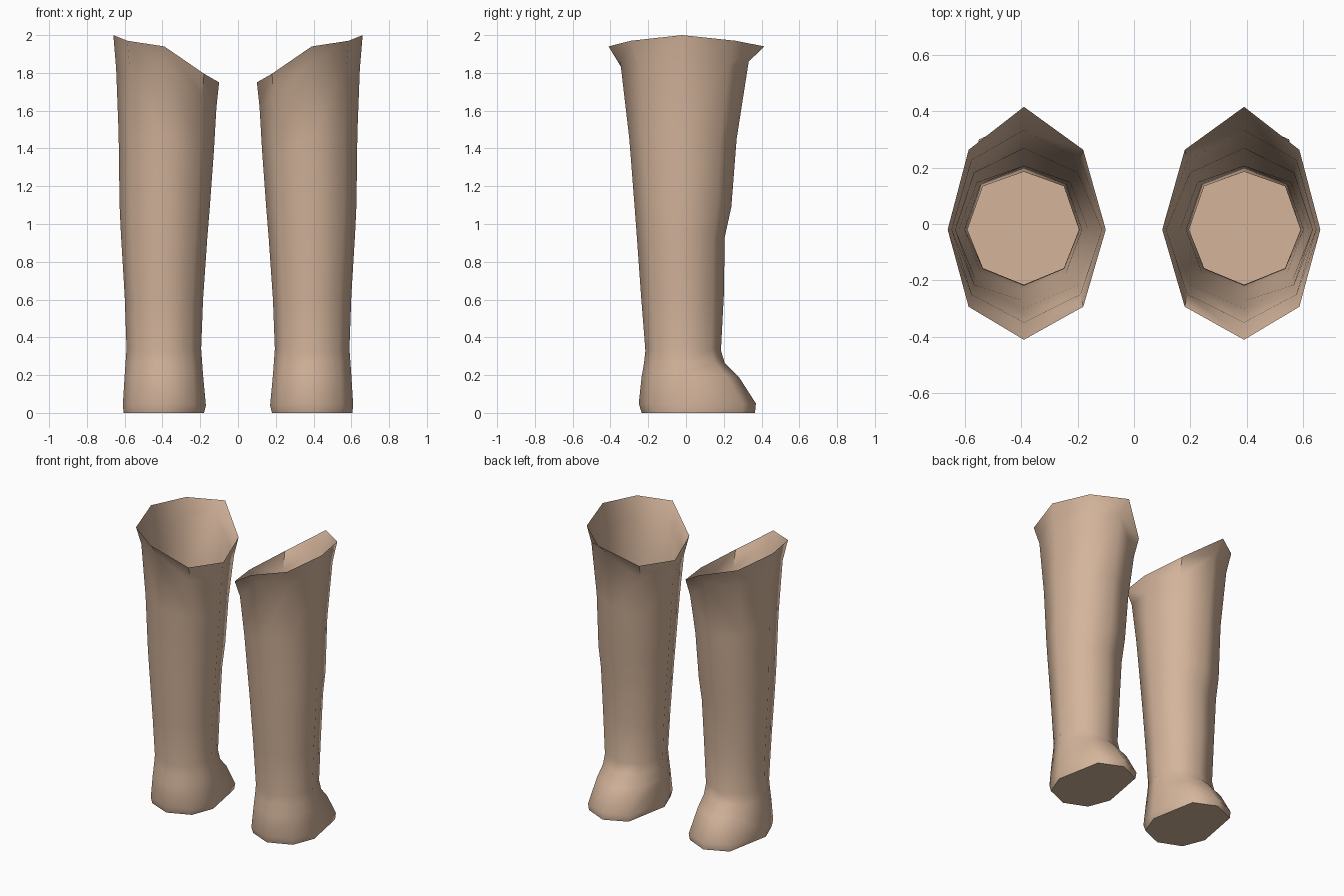
import bpy, bmesh, math

if "Cube" in bpy.data.objects:
    bpy.data.objects.remove(bpy.data.objects["Cube"])

skin = bpy.data.materials.new("tan skin")
skin.diffuse_color = (0.66, 0.46, 0.33, 1)
skin.use_nodes = True
skin.node_tree.nodes["Principled BSDF"].inputs["Base Color"].default_value = skin.diffuse_color

MID_Y = -0.02
# Each eight-sided section, bottom to top:
# inner x, outer x, front y, back y, z inner, z middle, z outer, diagonal y factor at back
SECTIONS = [
    (0.18, 0.605, -0.235, 0.365, 0.00, 0.00, 0.00, 0.82),
    (0.17, 0.61, -0.25, 0.37, 0.04, 0.05, 0.04, 0.82),
    (0.185, 0.60, -0.235, 0.28, 0.20, 0.19, 0.20, 0.78),
    (0.19, 0.595, -0.222, 0.205, 0.27, 0.265, 0.27, 0.76),
    (0.195, 0.59, -0.215, 0.185, 0.34, 0.33, 0.34, 0.75),
    (0.185, 0.60, -0.238, 0.20, 0.60, 0.62, 0.62, 0.74),
    (0.163, 0.62, -0.26, 0.205, 0.92, 0.93, 0.95, 0.74),
    (0.150, 0.627, -0.272, 0.24, 1.08, 1.09, 1.10, 0.72),
    (0.128, 0.632, -0.30, 0.268, 1.38, 1.45, 1.48, 0.70),
    (0.114, 0.645, -0.348, 0.332, 1.62, 1.86, 1.82, 0.70),
    (0.10, 0.66, -0.41, 0.415, 1.75, 1.94, 2.00, 0.65),
]


def section_points(s, side):
    xi, xo, yf, yb, zi, zm, zo, k = s
    cx = 0.39
    pts = []
    for i in range(8):
        a = i * math.pi / 4
        c, n = math.cos(a), math.sin(a)
        diag = i % 2 == 1
        wx = math.copysign(0.725, c) if diag else c
        x = cx + wx * ((xo - cx) if c > 0 else (cx - xi))
        ky = (k if n > 0 else 0.7) if diag else abs(n)
        y = MID_Y + ky * ((yb - MID_Y) if n > 0 else (yf - MID_Y))
        t = abs(wx) if abs(c) > 1e-6 else 0
        # outer diagonals sit about half way, inner ones nearer the low point
        if diag:
            t = 0.5 if c > 0 else 0.76
        z = zm + t * ((zo if c > 0 else zi) - zm)
        pts.append((side * x, y, z))
    return pts


def build_leg(name, side):
    bm = bmesh.new()
    rings = [[bm.verts.new(p) for p in section_points(s, side)] for s in SECTIONS]
    # Flat sole, open top
    bm.faces.new(rings[0])
    for lo, hi in zip(rings, rings[1:]):
        for i in range(8):
            j = (i + 1) % 8
            bm.faces.new((lo[i], hi[i], hi[j], lo[j]))
    for f in bm.faces:
        f.normal_update()
    bmesh.ops.recalc_face_normals(bm, faces=bm.faces[:])
    sole = min(bm.faces, key=lambda f: f.calc_center_median().z)
    if sole.normal.z > 0:
        bmesh.ops.reverse_faces(bm, faces=bm.faces[:])
    me = bpy.data.meshes.new(name)
    bm.to_mesh(me)
    bm.free()
    me.materials.append(skin)
    ob = bpy.data.objects.new(name, me)
    bpy.context.collection.objects.link(ob)
    bpy.ops.object.select_all(action='DESELECT')
    ob.select_set(True)
    bpy.context.view_layer.objects.active = ob
    bpy.ops.object.shade_smooth_by_angle(angle=math.radians(62))


# Mirrored pair of legs
build_leg("right_leg", 1)
build_leg("left_leg", -1)
